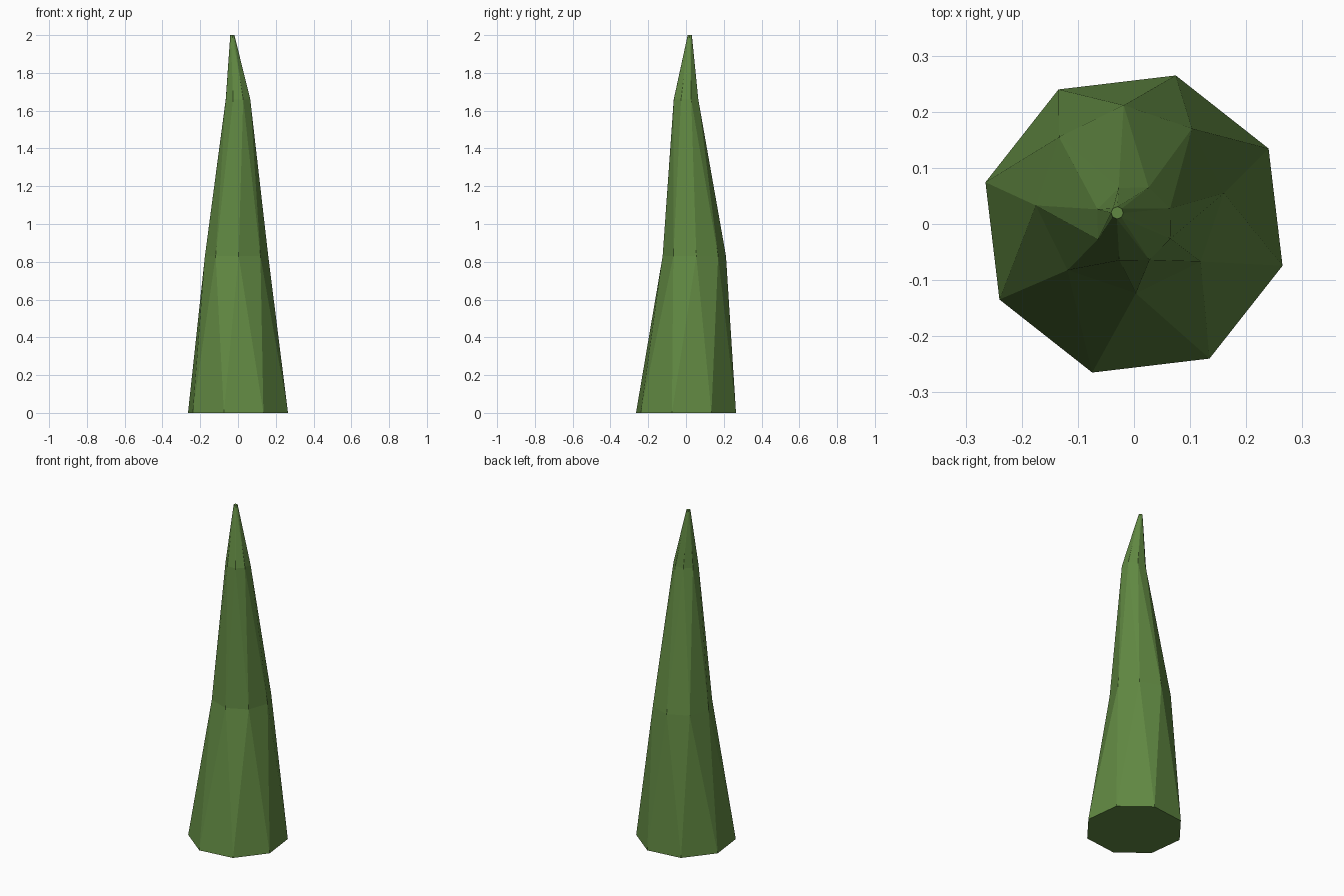
import bpy, bmesh
from math import sin, cos, radians

if "Cube" in bpy.data.objects:
    bpy.data.objects.remove(bpy.data.objects["Cube"])

SIDES = 8
# Rings of the twisted spike: centre x, centre y, height, radius
RINGS = [(0, 0, 0, 0.275),
         (-0.0075, 0.044, 0.83, 0.168),
         (0, 0, 1.66, 0.07),
         (-0.03, 0.02, 2.0, 0.011)]
START, TWIST = 29.3, 19.4

bm = bmesh.new()
rings = []
for i, (cx, cy, z, r) in enumerate(RINGS):
    angles = [radians(START + TWIST * i + 360 / SIDES * k) for k in range(SIDES)]
    rings.append([bm.verts.new((cx + r * cos(a), cy + r * sin(a), z)) for a in angles])

# Side walls, split along the short diagonal of each twisted panel
for low, high in zip(rings, rings[1:]):
    for k in range(SIDES):
        n = (k + 1) % SIDES
        bm.faces.new((low[k], low[n], high[k]))
        bm.faces.new((low[n], high[n], high[k]))

# Base and tip caps
bm.faces.new(rings[0][::-1])
bm.faces.new(rings[-1])

mesh = bpy.data.meshes.new("spike")
bm.to_mesh(mesh)
bm.free()
spike = bpy.data.objects.new("spike", mesh)
bpy.context.collection.objects.link(spike)

# Leaf green
green = bpy.data.materials.new("green")
green.diffuse_color = (0.12, 0.25, 0.055, 1)
green.use_nodes = True
green.node_tree.nodes["Principled BSDF"].inputs["Base Color"].default_value = green.diffuse_color
mesh.materials.append(green)
